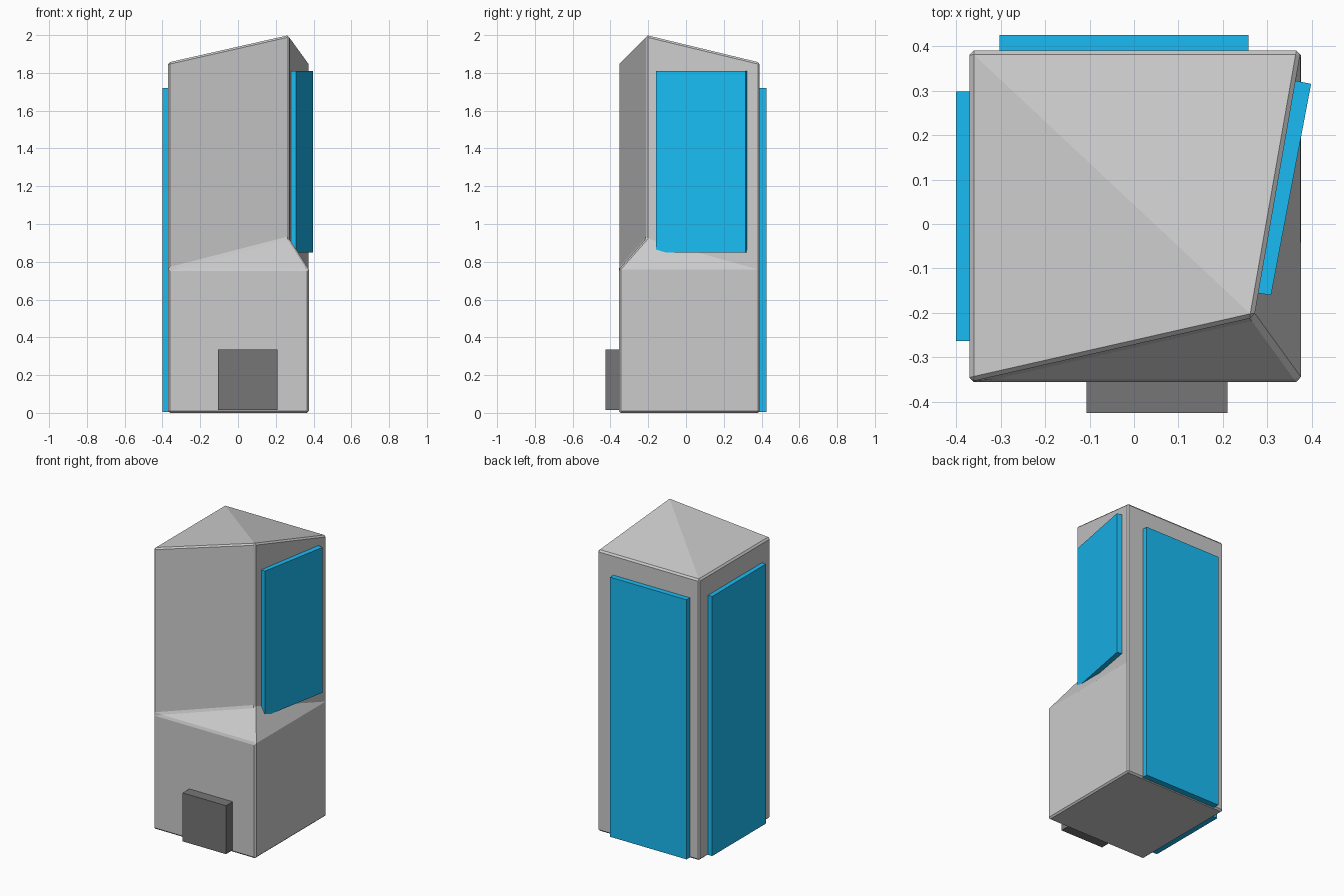
import bpy
import bmesh
from mathutils import Matrix, Vector

if "Cube" in bpy.data.objects:
    bpy.data.objects.remove(bpy.data.objects["Cube"])


def material(name, rgb):
    m = bpy.data.materials.new(name)
    m.diffuse_color = (*rgb, 1)
    m.use_nodes = True
    m.node_tree.nodes["Principled BSDF"].inputs["Base Color"].default_value = m.diffuse_color
    return m


def finish(name, bm, mat=None):
    bmesh.ops.recalc_face_normals(bm, faces=bm.faces)
    me = bpy.data.meshes.new(name)
    bm.to_mesh(me)
    bm.free()
    ob = bpy.data.objects.new(name, me)
    bpy.context.collection.objects.link(ob)
    if mat:
        me.materials.append(mat)
    return ob


def box(name, lo, hi, mat):
    lo, hi = Vector(lo), Vector(hi)
    bm = bmesh.new()
    bmesh.ops.create_cube(bm, size=1, matrix=Matrix.Translation((lo + hi) / 2)
                          @ Matrix.Diagonal((*(hi - lo), 1)))
    return finish(name, bm, mat)


def prism(name, outline, z0, z1, mat):
    bm = bmesh.new()
    face = bm.faces.new([bm.verts.new((x, y, z0)) for x, y in outline])
    ext = bmesh.ops.extrude_face_region(bm, geom=[face], use_keep_orig=True)
    verts = [g for g in ext["geom"] if isinstance(g, bmesh.types.BMVert)]
    bmesh.ops.translate(bm, verts=verts, vec=(0, 0, z1 - z0))
    return finish(name, bm, mat)


blue = material("blue", (0.01, 0.5, 0.9))
dark = material("dark_grey", (0.18, 0.18, 0.18))

# Body: square tower whose front right corner is pushed in above a sloped ledge
FL, FR, BR, BL = (-0.37, -0.355), (0.375, -0.355), (0.375, 0.39), (-0.37, 0.39)
INNER = (0.27, -0.21)
bm = bmesh.new()
v = {}
for key, xy, z in (
        ("fl0", FL, 0), ("fr0", FR, 0), ("br0", BR, 0), ("bl0", BL, 0),
        ("fl1", FL, 0.76), ("fr1", FR, 0.76), ("br1", BR, 0.76), ("in1", INNER, 0.925),
        ("fl2", FL, 1.855), ("in2", INNER, 2.0), ("br2", BR, 1.855), ("bl2", BL, 1.855)):
    v[key] = bm.verts.new((*xy, z))
for face in ("fl0 fr0 br0 bl0", "fl0 fl1 fl2 bl2 bl0", "bl0 bl2 br2 br1 br0",
             "fl0 fr0 fr1 fl1", "fr0 br0 br1 fr1", "fl1 fr1 in1", "fr1 br1 in1",
             "fl1 in1 in2 fl2", "in1 br1 br2 in2", "in2 br2 bl2", "in2 bl2 fl2"):
    bm.faces.new([v[k] for k in face.split()])
body = finish("tower_body", bm)
bev = body.modifiers.new("edge_bevel", "BEVEL")
bev.width = 0.01
bev.segments = 1
bev.limit_method = "ANGLE"
bev.angle_limit = 0.6

# Display panels on the back, left and slanted right walls
box("back_panel", (-0.302, 0.38, 0.005), (0.257, 0.425, 1.72), blue)
box("left_panel", (-0.40, -0.263, 0.005), (-0.36, 0.298, 1.72), blue)
prism("right_panel", [(0.275, -0.155), (0.308, -0.16), (0.398, 0.315), (0.362, 0.322)],
      0.85, 1.81, blue)

# Small block at the foot of the front wall
box("front_block", (-0.107, -0.425, 0.015), (0.21, -0.345, 0.335), dark)
